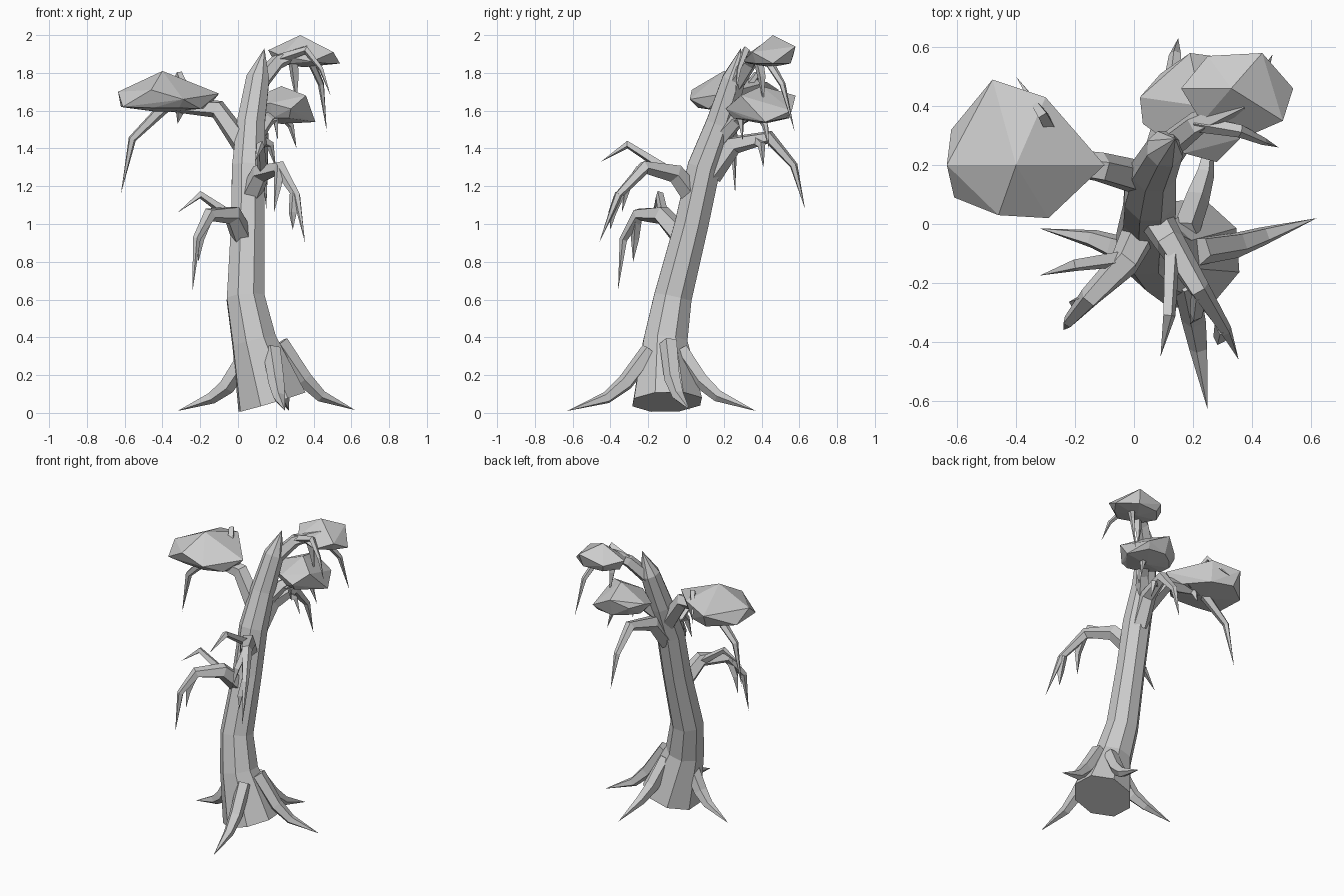
import bpy, bmesh, math
from mathutils import Vector

grey = bpy.data.materials.new("plain grey")
grey.diffuse_color = (0.6, 0.6, 0.6, 1)


def finish(name, bm):
    bmesh.ops.recalc_face_normals(bm, faces=bm.faces[:])
    me = bpy.data.meshes.new(name)
    bm.to_mesh(me)
    bm.free()
    me.materials.append(grey)
    ob = bpy.data.objects.new(name, me)
    bpy.context.collection.objects.link(ob)
    return ob


def limb(name, path, radii, sides=5):
    """Faceted tube along a path, ending in a point."""
    pts = [Vector(p) for p in path]
    bm = bmesh.new()
    rings = []
    t = (pts[1] - pts[0]).normalized()
    u = t.cross(Vector((0.31, 0.95, 0.1))).normalized()
    for i, p in enumerate(pts[:-1]):
        t = (pts[i + 1] - p).normalized()
        if i:
            t = (t + (p - pts[i - 1]).normalized()).normalized()
        u = (u - t * u.dot(t)).normalized()
        v = t.cross(u)
        rings.append([bm.verts.new(p + radii[i] * (u * math.cos(a) + v * math.sin(a)))
                      for a in (2 * math.pi * k / sides for k in range(sides))])
    tip = bm.verts.new(pts[-1])
    bm.faces.new(rings[0])
    for a, b in zip(rings, rings[1:]):
        for k in range(sides):
            n = (k + 1) % sides
            bm.faces.new((a[k], a[n], b[n], b[k]))
    for k in range(sides):
        bm.faces.new((rings[-1][k], rings[-1][(k + 1) % sides], tip))
    return finish(name, bm)


def clump(name, outline, apex, low, base):
    """Faceted foliage: apex, zigzag rim and a smaller underside, hulled."""
    bm = bmesh.new()
    bm.verts.new(apex)
    c = Vector(base)
    for x, y, z in outline:
        bm.verts.new((x, y, z))
        bm.verts.new((c.x + (x - c.x) * 0.8, c.y + (y - c.y) * 0.8, low))
    bm.verts.new(base)
    res = bmesh.ops.convex_hull(bm, input=bm.verts[:])
    junk = [g for g in res["geom_interior"] if isinstance(g, bmesh.types.BMVert)]
    bmesh.ops.delete(bm, geom=junk, context="VERTS")
    return finish(name, bm)


# Trunk with a pointed broken top
limb("trunk",
     [(0.18, -0.10, 0.058), (0.085, -0.11, 0.38), (0.04, -0.07, 0.61), (0.052, 0.03, 1.0),
      (0.055, 0.095, 1.3), (0.068, 0.18, 1.53), (0.105, 0.255, 1.77), (0.14, 0.29, 1.93)],
     [0.195, 0.125, 0.108, 0.096, 0.094, 0.08, 0.066], 8)

# Roots
roots = {
    "root_right": [(0.22, -0.09, 0.37), (0.35, -0.07, 0.18), (0.44, -0.04, 0.09), (0.62, 0.02, 0.015)],
    "root_left": [(0.02, -0.10, 0.26), (-0.06, -0.08, 0.14), (-0.14, -0.05, 0.08), (-0.32, -0.015, 0.01)],
    "root_front": [(0.18, -0.19, 0.33), (0.205, -0.32, 0.16), (0.22, -0.42, 0.08), (0.25, -0.63, 0.01)],
    "root_back": [(0.17, -0.03, 0.33), (0.21, 0.08, 0.17), (0.24, 0.17, 0.09), (0.27, 0.37, 0.01)],
}
for name, path in roots.items():
    limb(name, path, [0.05, 0.045, 0.033])

# Main drooping branches
branches = {
    "branch_left": [(0.04, 0.15, 1.40), (-0.11, 0.19, 1.61), (-0.38, 0.23, 1.63),
                    (-0.56, 0.25, 1.45), (-0.62, 0.26, 1.16)],
    "branch_top": [(0.11, 0.26, 1.74), (0.21, 0.34, 1.86), (0.36, 0.40, 1.92),
                   (0.44, 0.51, 1.74), (0.47, 0.575, 1.49)],
    "branch_back": [(0.06, 0.13, 1.26), (0.09, 0.25, 1.42), (0.13, 0.44, 1.46),
                    (0.14, 0.57, 1.31), (0.15, 0.63, 1.08)],
    "branch_back_upper": [(0.08, 0.18, 1.45), (0.15, 0.27, 1.55), (0.22, 0.38, 1.60),
                          (0.28, 0.42, 1.52), (0.31, 0.44, 1.40)],
    "branch_front_right": [(0.06, 0.04, 1.14), (0.12, -0.06, 1.27), (0.22, -0.22, 1.30),
                           (0.31, -0.36, 1.15), (0.355, -0.46, 0.90)],
    "branch_front_left": [(0.02, -0.03, 0.94), (-0.03, -0.13, 1.05), (-0.15, -0.25, 1.05),
                          (-0.22, -0.33, 0.92), (-0.24, -0.36, 0.65)],
}
for name, path in branches.items():
    s = 0.8 if name in ("branch_back_upper", "branch_top") else 1.0
    limb(name, path, [0.062 * s, 0.053 * s, 0.038 * s, 0.022 * s])

# Side twigs
twigs = {
    "twig_front_right_upper": [(0.13, -0.09, 1.28), (0.12, -0.31, 1.42), (0.09, -0.45, 1.33)],
    "twig_front_right_lower": [(0.22, -0.24, 1.29), (0.21, -0.31, 1.20), (0.19, -0.34, 1.06)],
    "twig_front_right_tip": [(0.30, -0.35, 1.16), (0.29, -0.39, 1.06), (0.29, -0.40, 0.97)],
    "twig_front_left_upper": [(-0.05, -0.12, 1.05), (-0.20, -0.14, 1.155), (-0.32, -0.175, 1.06)],
    "twig_front_left_lower": [(-0.16, -0.26, 1.03), (-0.20, -0.27, 0.92), (-0.21, -0.28, 0.80)],
    "twig_left_upper": [(-0.24, 0.25, 1.62), (-0.31, 0.37, 1.79), (-0.40, 0.50, 1.63)],
    "twig_left_lower": [(-0.28, 0.22, 1.63), (-0.31, 0.24, 1.59), (-0.32, 0.25, 1.53)],
    "twig_top_front": [(0.21, 0.34, 1.87), (0.36, 0.315, 1.92), (0.44, 0.28, 1.82), (0.49, 0.26, 1.68)],
    "twig_top_lower": [(0.29, 0.38, 1.88), (0.30, 0.40, 1.78), (0.31, 0.41, 1.64)],
    "twig_back_lower": [(0.11, 0.36, 1.45), (0.17, 0.40, 1.42), (0.20, 0.41, 1.30)],
    "twig_back_upper": [(0.13, 0.25, 1.53), (0.20, 0.29, 1.55), (0.21, 0.30, 1.44)],
}
for name, path in twigs.items():
    limb(name, path, [0.028, 0.022, 0.013], 4)

# Foliage clumps
clump("foliage_left",
      [(-0.635, 0.20, 1.70), (-0.48, 0.49, 1.71), (-0.30, 0.43, 1.75), (-0.10, 0.20, 1.69),
       (-0.20, 0.12, 1.61), (-0.29, 0.02, 1.66), (-0.46, 0.03, 1.71), (-0.61, 0.09, 1.62),
       (-0.62, 0.32, 1.62)],
      (-0.40, 0.20, 1.81), 1.615, (-0.40, 0.24, 1.59))
clump("foliage_top",
      [(0.16, 0.46, 1.92), (0.25, 0.57, 1.90), (0.435, 0.58, 1.94), (0.54, 0.46, 1.85),
       (0.505, 0.35, 1.91), (0.39, 0.30, 1.86), (0.23, 0.345, 1.89)],
      (0.33, 0.46, 2.0), 1.85, (0.35, 0.45, 1.83))
clump("foliage_back",
      [(0.02, 0.43, 1.64), (0.09, 0.51, 1.62), (0.19, 0.58, 1.68), (0.34, 0.56, 1.60),
       (0.41, 0.42, 1.54), (0.36, 0.29, 1.68), (0.28, 0.21, 1.61), (0.17, 0.24, 1.64),
       (0.03, 0.34, 1.61)],
      (0.23, 0.40, 1.73), 1.56, (0.23, 0.41, 1.53))
